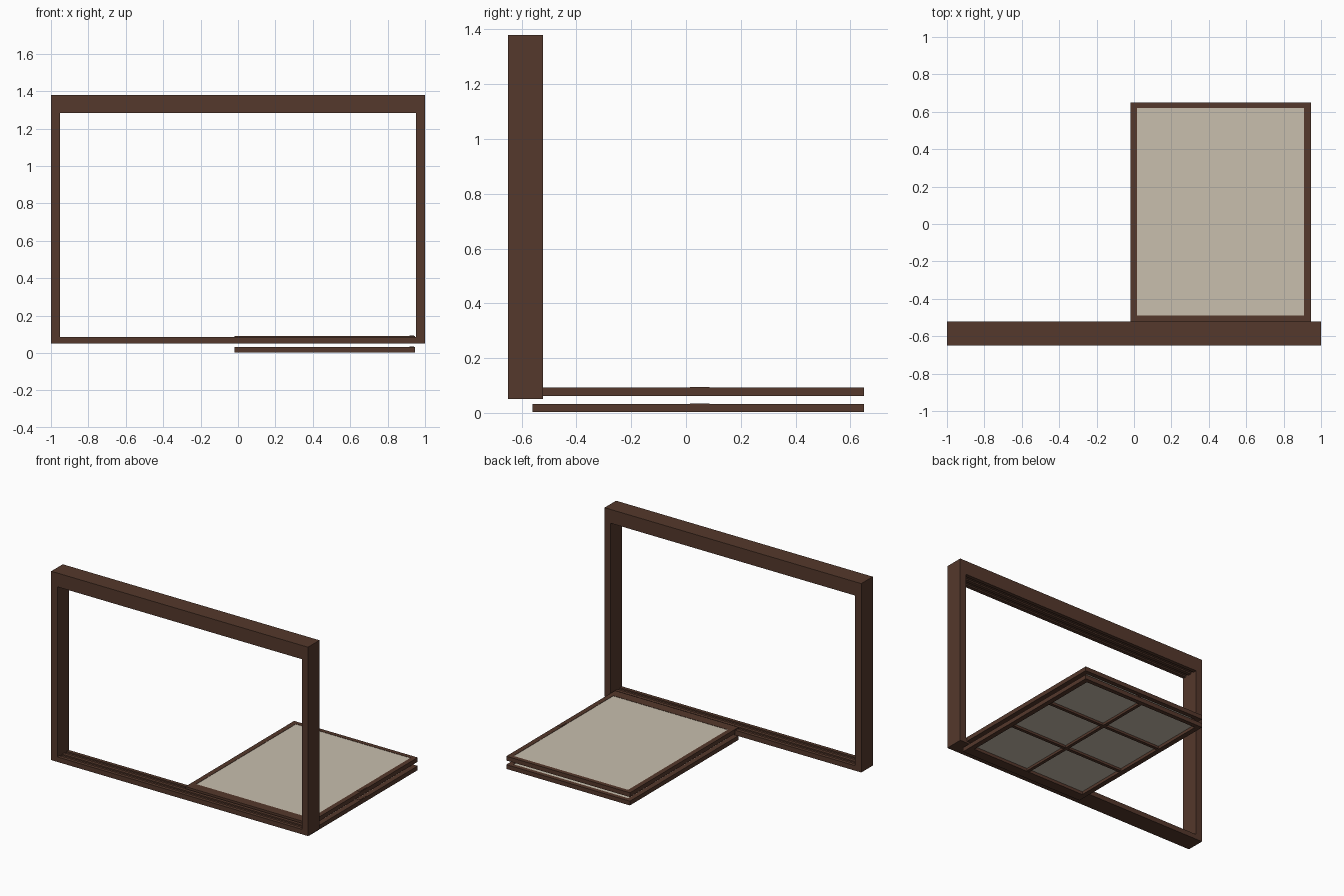
import bpy
import bmesh

if "Cube" in bpy.data.objects:
    bpy.data.objects.remove(bpy.data.objects["Cube"])


def material(name, rgb):
    m = bpy.data.materials.new(name)
    m.diffuse_color = (*rgb, 1)
    m.use_nodes = True
    m.node_tree.nodes["Principled BSDF"].inputs["Base Color"].default_value = m.diffuse_color
    return m


WOOD = material("dark wood", (0.090, 0.040, 0.025))
PAPER = material("cream paper", (0.58, 0.52, 0.42))


def boxes(name, extents, mat):
    """One object made of boxes given as (x0, x1, y0, y1, z0, z1)."""
    bm = bmesh.new()
    for x0, x1, y0, y1, z0, z1 in extents:
        vs = bmesh.ops.create_cube(bm, size=1)["verts"]
        for v in vs:
            v.co = (x1 if v.co.x > 0 else x0,
                    y1 if v.co.y > 0 else y0,
                    z1 if v.co.z > 0 else z0)
    me = bpy.data.meshes.new(name)
    bm.to_mesh(me)
    bm.free()
    me.materials.append(mat)
    ob = bpy.data.objects.new(name, me)
    bpy.context.collection.objects.link(ob)
    return ob


# Standing frame
Y0, Y1 = -0.65, -0.522
boxes("sill", [(-1, 1, Y0, Y1, 0.05, 0.076)], WOOD)
boxes("lintel", [(-1, 1, Y0, Y1, 1.292, 1.38)], WOOD)
for side, x in (("left", -1), ("right", 0.953)):
    boxes(side + "_post", [(x, x + 0.047, Y0, Y1, 0.076, 1.292)], WOOD)

# Track ribs that leave two sliding grooves
ribs = [(Y0, Y0 + 0.025), (-0.598, -0.574), (Y1 - 0.025, Y1)]
boxes("sill_ribs", [(-0.953, 0.953, a, b, 0.076, 0.085) for a, b in ribs], WOOD)
boxes("lintel_ribs", [(-0.953, 0.953, a, b, 1.283, 1.292) for a, b in ribs], WOOD)

# Two sliding panels lying flat, lattice on the underside
PX0, PX1, PY0, PY1, T = -0.018, 0.945, -0.56, 0.65, 0.03
S, R = 0.035, 0.03          # stile and rail widths
B = 0.07                    # wide bottom rail


def panel(name, z):
    boxes(name + "_stiles", [(PX0, PX0 + S, PY0, PY1, z, z + T),
                             (PX1 - S, PX1, PY0, PY1, z, z + T)], WOOD)
    boxes(name + "_rails", [(PX0 + S, PX1 - S, PY0, PY0 + B, z, z + T),
                            (PX0 + S, PX1 - S, PY1 - R, PY1, z, z + T)], WOOD)
    ix0, ix1, iy0, iy1 = PX0 + S, PX1 - S, PY0 + B, PY1 - R
    boxes(name + "_paper", [(ix0, ix1, iy0, iy1, z + T - 0.009, z + T - 0.002)], PAPER)
    cx, w = (ix0 + ix1) / 2, 0.011
    bars = [(cx - w, cx + w, iy0, iy1, z + 0.004, z + T - 0.009)]
    for i in (1, 2):
        y = iy0 + (iy1 - iy0) * i / 3
        bars.append((ix0, ix1, y - w, y + w, z + 0.005, z + T - 0.009))
    boxes(name + "_lattice", bars, WOOD)
    # finger pull on the outer stile
    boxes(name + "_finger_pull", [(0.916, 0.940, 0.015, 0.085, z + T, z + T + 0.002)], WOOD)


panel("lower_panel", 0.003)
panel("upper_panel", 0.062)
